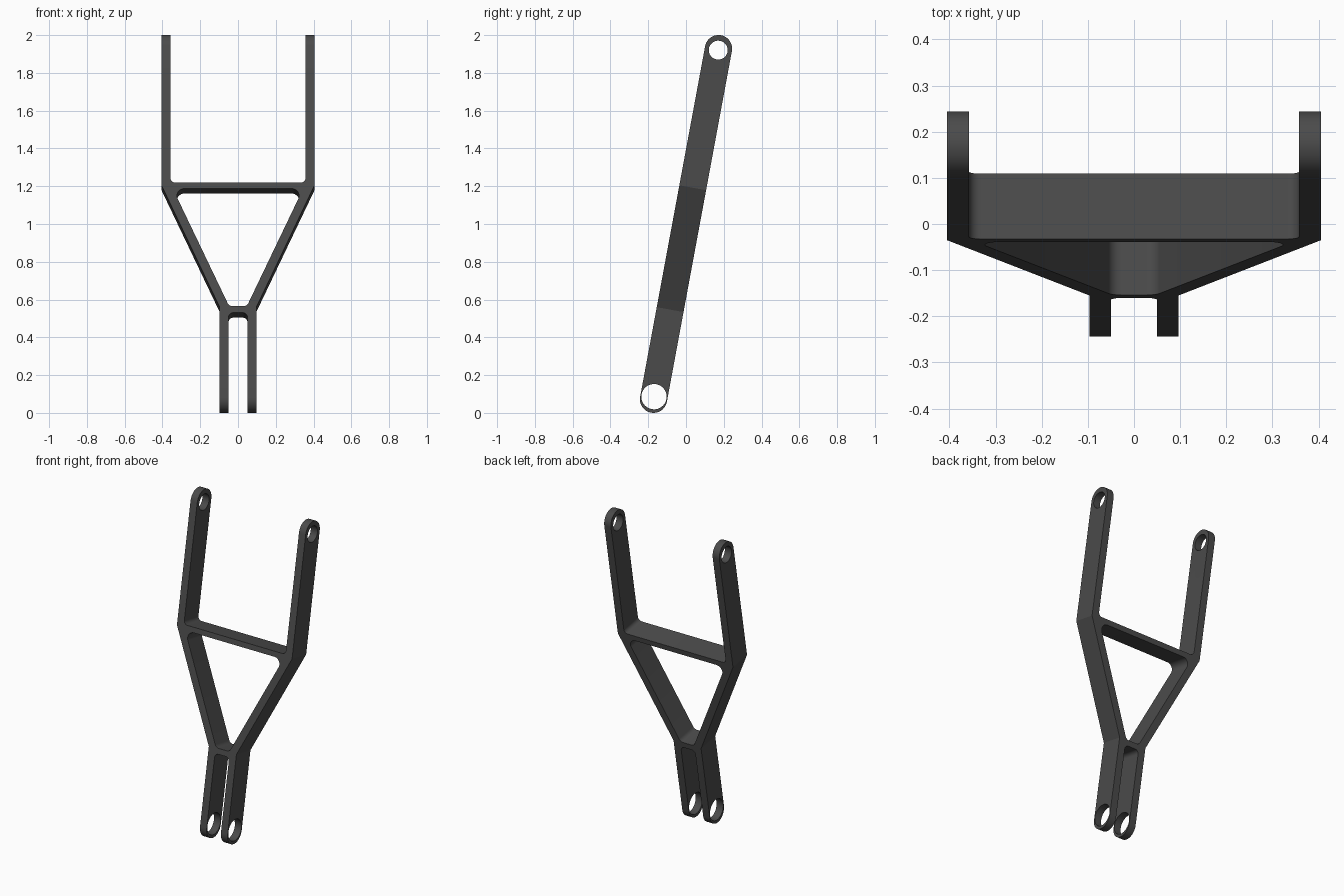
import bpy, bmesh, math
from mathutils import Vector, Matrix

if "Cube" in bpy.data.objects:
    bpy.data.objects.remove(bpy.data.objects["Cube"])

R = 0.072            # half depth of the bar and radius of its ends
LENGTH = 1.888       # distance between the end centres
WALL = 0.047         # thickness of arms and struts
TILT = math.atan2(0.344, 1.856)


def rounded(corners, steps=8):
    """Closed outline from (x, y, radius) corners, filleted where radius > 0."""
    pts, n = [], len(corners)
    for i, (x, y, r) in enumerate(corners):
        p = Vector((x, y))
        if r == 0:
            pts.append(p)
            continue
        a = (Vector(corners[i - 1][:2]) - p).normalized()
        b = (Vector(corners[(i + 1) % n][:2]) - p).normalized()
        half = a.angle(b) / 2
        c = p + (a + b).normalized() * r / math.sin(half)
        start = p + a * r / math.tan(half) - c
        end = p + b * r / math.tan(half) - c
        sweep = start.angle_signed(end)
        for k in range(steps + 1):
            t = -sweep * k / steps
            pts.append(c + Matrix.Rotation(t, 2) @ start)
    return pts


def arc(cx, cy, r, a0, a1, n):
    return [Vector((cx + r * math.cos(a0 + (a1 - a0) * i / n),
                    cy + r * math.sin(a0 + (a1 - a0) * i / n))) for i in range(n + 1)]


def plate(name, outlines, half_depth, rotation):
    """Solid plate from an outline with holes, welded and turned into place."""
    curve = bpy.data.curves.new(name, 'CURVE')
    curve.dimensions, curve.fill_mode, curve.extrude = '2D', 'BOTH', half_depth
    for pts in outlines:
        s = curve.splines.new('POLY')
        s.points.add(len(pts) - 1)
        for sp, p in zip(s.points, pts):
            sp.co = (p.x, p.y, 0, 1)
        s.use_cyclic_u = True
    temp = bpy.data.objects.new(name + "_curve", curve)
    bpy.context.collection.objects.link(temp)
    bpy.context.view_layer.update()
    mesh = bpy.data.meshes.new_from_object(temp.evaluated_get(bpy.context.evaluated_depsgraph_get()))
    bpy.data.objects.remove(temp)
    bm = bmesh.new()
    bm.from_mesh(mesh)
    bmesh.ops.remove_doubles(bm, verts=bm.verts, dist=1e-5)
    bmesh.ops.transform(bm, matrix=rotation, verts=bm.verts)
    bmesh.ops.recalc_face_normals(bm, faces=bm.faces)
    bm.to_mesh(mesh)
    bm.free()
    mesh.name = name
    ob = bpy.data.objects.new(name, mesh)
    bpy.context.collection.objects.link(ob)
    return ob


# Half of the fork outline, from the lower slot up to the crossbar
right = [(0.097 - WALL, 0.453, 0.025), (0.097 - WALL, -0.2, 0), (0.097, -0.2, 0),
         (0.097, 0.483, 0), (0.405, 1.139, 0), (0.405, LENGTH + 0.2, 0),
         (0.405 - WALL, LENGTH + 0.2, 0), (0.405 - WALL, 1.154, 0.025)]
fork = rounded(right + [(-x, y, r) for x, y, r in reversed(right)])

# Triangular window between the two struts
window = rounded([(0.047, 0.488, 0.03), (0.345, 1.121, 0.038),
                  (-0.345, 1.121, 0.038), (-0.047, 0.488, 0.03)])

upright = Matrix.Rotation(math.pi / 2, 4, 'X')
sideways = Matrix.Rotation(math.pi / 2, 4, 'Z') @ upright
bracket = plate("fork_bracket", [fork, window], 0.12, upright)

# Side profile: round-ended bar with a large lower and a small upper pin hole
bar = arc(0, 0, R, math.pi, 2 * math.pi, 24) + arc(0, LENGTH, R, 0, math.pi, 24)
lower_hole = arc(0, 0.014, 0.067, 0, 2 * math.pi, 40)[:-1]
upper_hole = arc(0, LENGTH - 0.008, 0.050, 0, 2 * math.pi, 40)[:-1]
profile = plate("side_profile_cutter", [bar, lower_hole, upper_hole], 0.6, sideways)

mod = bracket.modifiers.new("side_profile", 'BOOLEAN')
mod.operation, mod.solver, mod.object = 'INTERSECT', 'EXACT', profile
bpy.context.view_layer.objects.active = bracket
bracket.select_set(True)
bpy.ops.object.modifier_apply(modifier=mod.name)
bpy.data.objects.remove(profile)

# Lean the bracket back and colour it
bracket.data.transform(Matrix.Translation((0, -0.172, 0.072)) @ Matrix.Rotation(-TILT, 4, 'X'))
steel = bpy.data.materials.new("dark_grey")
steel.diffuse_color = (0.07, 0.07, 0.07, 1)
steel.use_nodes = True
steel.node_tree.nodes["Principled BSDF"].inputs["Base Color"].default_value = steel.diffuse_color
bracket.data.materials.clear()
bracket.data.materials.append(steel)
for poly in bracket.data.polygons:
    poly.material_index = 0
bpy.ops.object.shade_smooth_by_angle(angle=math.radians(25))
